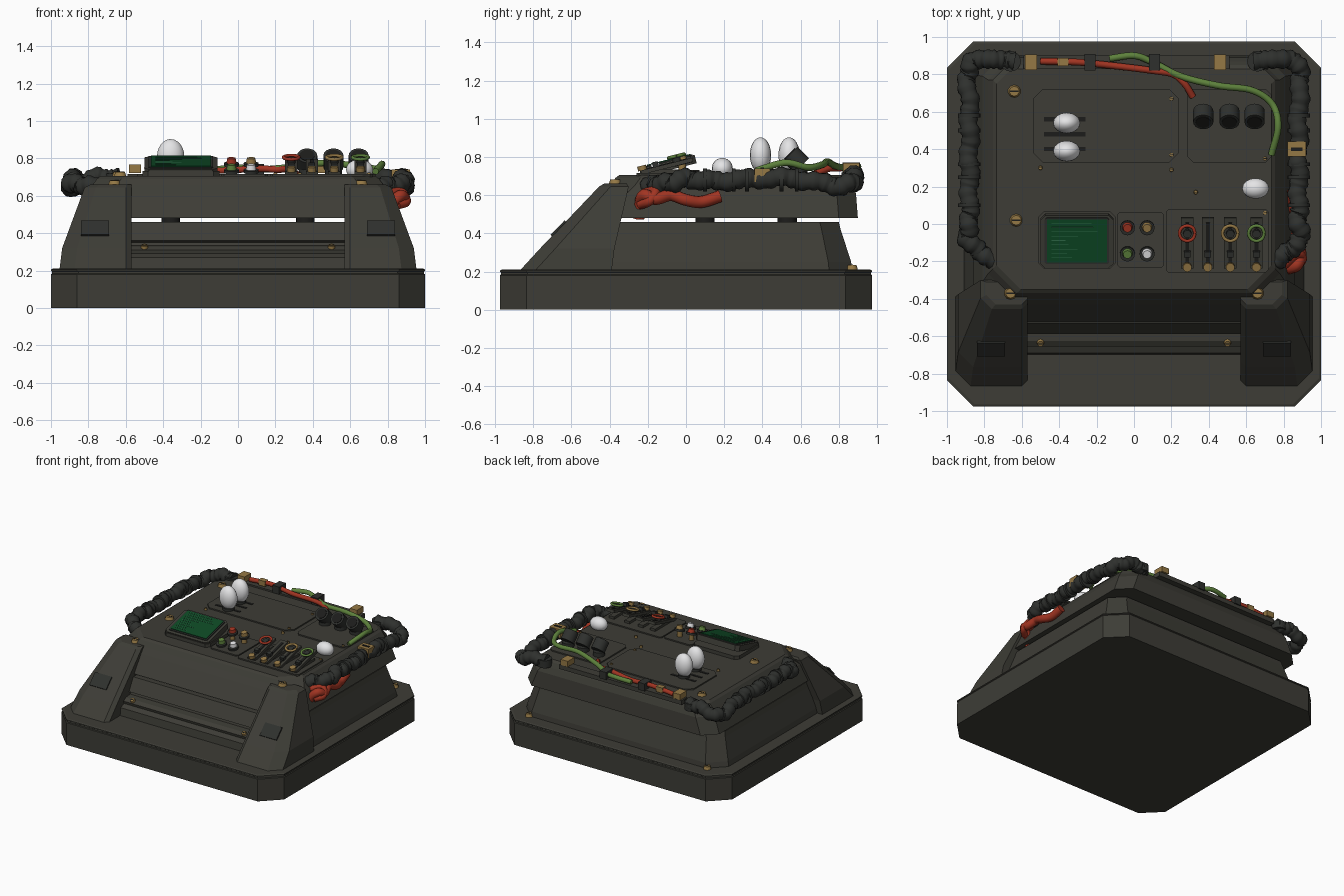
import bpy, bmesh, random
from math import atan, pi, radians, sin, cos
from mathutils import Vector, Matrix

random.seed(4)
if "Cube" in bpy.data.objects:
    bpy.data.objects.remove(bpy.data.objects["Cube"])


def material(name, r, g, b):
    m = bpy.data.materials.new(name)
    m.use_nodes = True
    m.diffuse_color = (r, g, b, 1)
    m.node_tree.nodes["Principled BSDF"].inputs["Base Color"].default_value = (r, g, b, 1)
    return m


OLIVE = material("dark_olive_metal", .047, .046, .037)
BLACK = material("black_rubber", .028, .03, .027)
SLOT = material("slot_black", .012, .012, .011)
BRASS = material("brass", .30, .19, .06)
RED = material("red_insulation", .36, .035, .016)
GREEN = material("green_insulation", .11, .22, .045)
SCREEN = material("screen_green", .004, .065, .018)
TEXT = material("screen_trace", .03, .16, .07)
WHITE = material("bulb_white", .78, .78, .79)
TILT = atan(.25)


def finish(name, bm, mat, smooth=False):
    bmesh.ops.recalc_face_normals(bm, faces=bm.faces)
    me = bpy.data.meshes.new(name)
    bm.to_mesh(me)
    bm.free()
    me.materials.append(mat)
    ob = bpy.data.objects.new(name, me)
    bpy.context.collection.objects.link(ob)
    if smooth:
        bpy.ops.object.select_all(action='DESELECT')
        ob.select_set(True)
        bpy.context.view_layer.objects.active = ob
        bpy.ops.object.shade_smooth_by_angle(angle=radians(40))
    return ob


def loft(name, rings, mat):
    """Skin a stack of equal-length outlines and cap both ends."""
    bm = bmesh.new()
    vs = [[bm.verts.new(p) for p in ring] for ring in rings]
    n = len(vs[0])
    for a, b in zip(vs, vs[1:]):
        for i in range(n):
            bm.faces.new((a[i], a[(i + 1) % n], b[(i + 1) % n], b[i]))
    bm.faces.new(vs[0])
    bm.faces.new(vs[-1])
    return finish(name, bm, mat)


def octagon(z, hx, y0, y1, front, back):
    return [(-hx + front, y0, z), (hx - front, y0, z), (hx, y0 + front, z), (hx, y1 - back, z),
            (hx - back, y1, z), (-hx + back, y1, z), (-hx, y1 - back, z), (-hx, y0 + front, z)]


def box(name, at, size, mat, rx=0, bevel=0):
    bm = bmesh.new()
    bmesh.ops.create_cube(bm, size=1)
    bmesh.ops.scale(bm, vec=size, verts=bm.verts)
    if bevel:
        edges = [e for e in bm.edges if abs(e.verts[0].co.z - e.verts[1].co.z) > size[2] / 2]
        bmesh.ops.bevel(bm, geom=edges, offset=bevel, segments=1, affect='EDGES')
    bm.transform(Matrix.Translation(at) @ Matrix.Rotation(rx, 4, 'X'))
    return finish(name, bm, mat)


def cylinder(name, at, r, h, mat, rx=0, top=None, sides=16):
    bm = bmesh.new()
    bmesh.ops.create_cone(bm, cap_ends=True, segments=sides, radius1=r,
                          radius2=top or r, depth=h)
    bm.transform(Matrix.Translation(at) @ Matrix.Rotation(rx, 4, 'X'))
    return finish(name, bm, mat, True)


def egg(name, at, size):
    bm = bmesh.new()
    bmesh.ops.create_uvsphere(bm, u_segments=16, v_segments=12, radius=1)
    bm.transform(Matrix.Translation(at) @ Matrix.Diagonal((*size, 1)))
    return finish(name, bm, WHITE, True)


def tube(name, pts, r, mat, ribs=0, wobble=0):
    """Sweep a round cable along a smooth path, optionally ribbed."""
    p = [Vector(q) for q in pts]
    p = [2 * p[0] - p[1]] + p + [2 * p[-1] - p[-2]]
    path, steps = [], 12
    for a, b, c, d in zip(p, p[1:], p[2:], p[3:]):
        for k in range(steps):
            t = k / steps
            path.append(.5 * (2 * b + (c - a) * t + (2 * a - 5 * b + 4 * c - d) * t * t
                              + (3 * b - a - 3 * c + d) * t ** 3))
    path.append(p[-2])
    cu = bpy.data.curves.new(name, 'CURVE')
    cu.dimensions = '3D'
    cu.bevel_depth, cu.bevel_resolution, cu.use_fill_caps = r, 3, True
    sp = cu.splines.new('POLY')
    sp.points.add(len(path) - 1)
    for i, q in enumerate(path):
        w = i * .45
        sp.points[i].co = (q.x + wobble * sin(w), q.y, q.z + wobble * cos(w), 1)
        sp.points[i].radius = 1 + ribs * (i % 4 < 2)
    tmp = bpy.data.objects.new(name + "_path", cu)
    bpy.context.collection.objects.link(tmp)
    bpy.context.view_layer.update()
    me = bpy.data.meshes.new_from_object(tmp.evaluated_get(bpy.context.evaluated_depsgraph_get()))
    bpy.data.objects.remove(tmp)
    bm = bmesh.new()
    bm.from_mesh(me)
    bpy.data.meshes.remove(me)
    return finish(name, bm, mat, True)


def ring(name, at, R, r, mat):
    m = Matrix.Translation(at) @ Matrix.Rotation(TILT, 4, 'X')
    pts = [m @ Vector((R * cos(a), R * sin(a), 0)) for a in [i * pi / 4 for i in range(9)]]
    tube(name, pts, r, mat)


def screw(at, r, rx=0):
    cylinder("screw", at, r, .025, BRASS, rx, r * .75, 10)
    lift = Matrix.Rotation(rx, 3, 'X') @ Vector((0, 0, .013))
    box("screw_slot", Vector(at) + lift, (r * 1.3, r * .25, .003), SLOT, rx)


# Base slab with a shadow groove under its rim
loft("base", [octagon(z, 1 - i, -.975 + i, .975 - i, .14, .14) for z, i in
              ((0, 0), (.18, 0), (.184, .006), (.194, .006), (.198, 0), (.205, 0), (.21, .01))], OLIVE)

# Lower housing and stepped front
loft("lower_housing", [octagon(.20, .91, -.58, .87, .1, .12), octagon(.25, .90, -.57, .865, .1, .12),
                       octagon(.42, .85, -.5, .81, .1, .1), octagon(.46, .84, -.48, .80, .1, .1)], OLIVE)
steps = [(-.45, .46), (-.53, .46), (-.585, .36), (-.565, .35), (-.57, .335), (-.625, .33),
         (-.655, .31), (-.65, .29), (-.69, .27), (-.70, .2), (-.45, .2)]
loft("front_steps", [[(x, y, z) for y, z in steps] for x in (-.6, .6)], OLIVE)

# Upper housing floating on short posts
loft("upper_housing", [octagon(.48, .86, -.52, .90, .12, .1), octagon(.61, .81, -.43, .89, .12, .1),
                       octagon(.655, .78, -.395, .87, .13, .1), octagon(.69, .755, -.37, .85, .13, .08),
                       octagon(.705, .735, -.35, .83, .13, .08)], OLIVE)
for x in (-.36, .36):
    for y in (.1, .53):
        cylinder("support_post", (x, y, .47), .05, .04, SLOT)

# Sloping front buttresses, with plates and screws
for s in (-1, 1):
    def leg(z, xo, y0, y1, c):
        pts = [(.60, y0), (xo - c, y0), (xo, y0 + c), (xo, y1), (.57, y1), (.57, y0 + .03)]
        return [(s * x, y, z) for x, y in pts]
    loft("front_buttress", [leg(.20, .955, -.875, -.39, .08), leg(.32, .94, -.765, -.375, .08),
                            leg(.645, .82, -.455, -.30, .06), leg(.66, .79, -.43, -.31, .05)], OLIVE)
    box("buttress_plate", (s * .765, -.668, .426), (.15, .106, .012), BLACK, radians(46))
    screw((s * .66, -.37, .67), .035)
    screw((s * .5, -.635, .325), .022, radians(30))
    screw((s * .8, .87, .222), .03)

# Top plates and slots
box("lamp_plate", (-.15, .525, .708), (.78, .39, .014), OLIVE, bevel=.05)
box("knob_plate", (.51, .525, .708), (.45, .39, .014), OLIVE, bevel=.03)
box("button_plate", (.035, -.085, .708), (.25, .30, .014), OLIVE, bevel=.015)
box("slider_plate", (.445, -.09, .708), (.55, .34, .014), OLIVE, bevel=.015)
for y in (.4, .48, .56):
    box("vent_slot", (-.37, y, .715), (.22, .022, .006), SLOT)
for x, y in ((-.64, .71), (-.63, .02)):
    screw((x, y, .715), .035)
for x, y in ((-.5, .3), (.2, .67), (.2, .29), (.33, .17), (.7, .06), (.2, .37), (.7, .35)):
    screw((x, y, .71), .013)

# White lamps
for y in (.39, .54):
    cylinder("lamp_socket", (-.36, y, .72), .045, .03, BLACK)
    egg("lamp", (-.36, y, .81), (.073, .056, .093))
egg("small_lamp", (.65, .19, .74), (.072, .055, .055))

# Tilted screen
box("screen_foot", (-.305, -.085, .718), (.41, .31, .03), OLIVE, bevel=.03)
box("screen_frame", (-.305, -.09, .754), (.39, .29, .045), OLIVE, TILT, .025)
box("screen_bezel", (-.305, -.09, .777), (.345, .255, .012), BLACK, TILT, .01)
box("screen_glass", (-.305, -.09, .784), (.32, .235, .008), SCREEN, TILT)
for i in range(9):
    y, w = -.18 + i * .023, random.uniform(.06, .26)
    box("screen_trace", (-.44 + w / 2, y, .789 + (y + .09) * .25), (w, .003, .002), TEXT, TILT)

# Push buttons
for x, y, mat in ((-.035, -.02, RED), (.07, -.02, BRASS), (-.035, -.16, GREEN), (.07, -.16, WHITE)):
    z = .775 + (y + .02) * .25
    cylinder("button_stem", (x, y, (z + .7) / 2), .02, z - .7, BRASS)
    cylinder("button_collar", (x, y, z - .008), .04, .016, BLACK, TILT)
    cylinder("button_cap", (x, y, z + .012), .028, .03, mat, TILT, .022)

# Sliders with coloured rings
for x, mat in ((.285, RED), (.395, None), (.515, BRASS), (.655, GREEN)):
    box("slider_foot", (x, -.1, .72), (.045, .24, .03), OLIVE)
    box("slider_rail", (x, -.1, .752), (.065, .28, .022), OLIVE, TILT)
    box("slider_slot", (x, -.1, .765), (.02, .22, .004), SLOT, TILT)
    box("slider_handle", (x, -.16, .76), (.035, .03, .03), BLACK, TILT)
    cylinder("slider_screw", (x, -.23, .742), .024, .025, BRASS, TILT, sides=10)
    if mat:
        cylinder("dial_hub", (x, -.05, .785), .022, .04, BLACK, TILT)
        ring("dial_ring", (x, -.05, .805), .042, .009, mat)

# Angled black knobs
for x in (.37, .51, .645):
    cylinder("knob_base", (x, .59, .73), .045, .04, BLACK)
    cylinder("knob", (x, .575, .785), .054, .085, BLACK, radians(45))
    cylinder("knob_face", (x, .544, .816), .04, .006, SLOT, radians(45))

# Ribbed hoses along both sides
for s in (-1, 1):
    path = [(.64, .87, .69), (.74, .88, .70), (.86, .87, .665), (.89, .78, .65), (.88, .62, .68),
            (.88, .45, .69), (.88, .28, .68), (.88, .12, .675), (.88, 0, .685), (.89, -.08, .665),
            (.82, -.15, .655), (.74, -.21, .64)]
    tube("side_hose", [(s * x, y, z) for x, y, z in path], .046, BLACK, .14, .008)
    cylinder("hose_end", (s * .66, .87, .69), .055, .06, BLACK)
    for y in (.1, .25, .32, .5, .58):
        cylinder("hose_band", (s * .88, y, .68), .06, .02, BLACK, pi / 2)
box("hose_clamp", (.87, .4, .705), (.1, .08, .07), BRASS)
box("clamp_slot", (.87, .4, .742), (.06, .018, .004), SLOT)

# Red and green wires with clips
tube("red_side_cable", [(.80, -.25, .48), (.82, -.24, .55), (.87, -.22, .60), (.89, -.16, .58),
                        (.87, -.08, .60), (.88, .0, .575), (.86, .08, .565), (.85, .18, .595)], .032, RED)
tube("red_side_strand", [(.80, -.22, .61), (.87, -.16, .62), (.90, -.19, .57), (.85, -.24, .55)], .025, RED)
tube("red_wire", [(-.5, .87, .735), (-.3, .865, .75), (-.1, .845, .735), (.1, .82, .745),
                  (.21, .80, .74), (.27, .75, .74), (.315, .68, .715)], .018, RED)
box("wire_sleeve", (-.38, .867, .745), (.06, .042, .042), BRASS)
tube("green_wire", [(-.13, .885, .74), (0, .90, .75), (.1, .865, .74), (.25, .79, .75),
                    (.45, .74, .775), (.63, .715, .76), (.74, .64, .745), (.77, .52, .77),
                    (.735, .37, .73)], .018, GREEN)
for x in (-.55, .46):
    box("brass_clip", (x, .865, .745), (.065, .085, .045), BRASS)
for x in (-.235, .11):
    box("wire_clip", (x, .865, .74), (.06, .09, .06), BLACK)
box("clip_rail", (-.04, .865, .70), (1.1, .07, .035), OLIVE)
